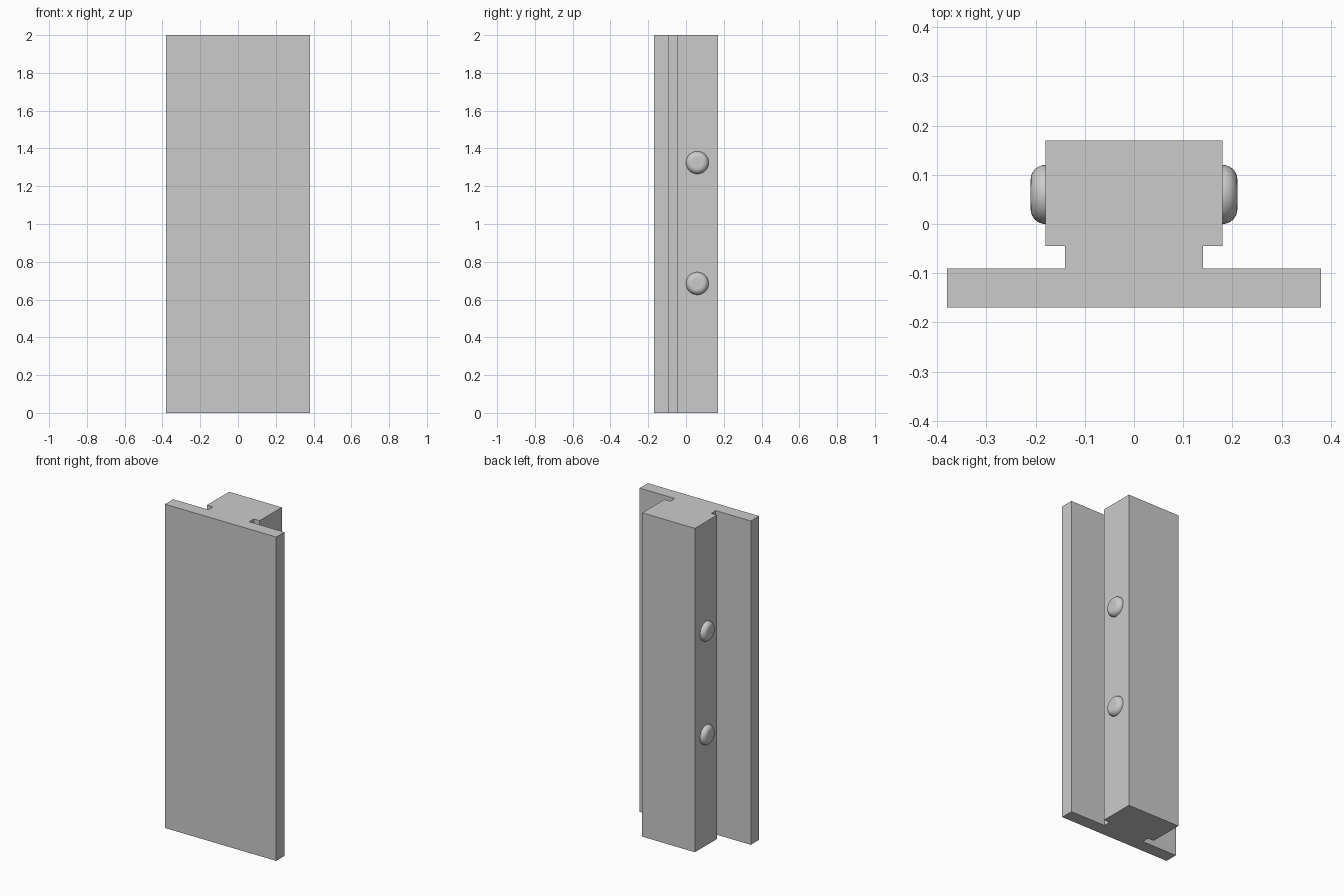
import bpy, bmesh, math
from mathutils import Matrix

if "Cube" in bpy.data.objects:
    bpy.data.objects.remove(bpy.data.objects["Cube"])

grey = bpy.data.materials.new("plain grey")
grey.diffuse_color = (0.6, 0.6, 0.6, 1)
grey.use_nodes = True
grey.node_tree.nodes["Principled BSDF"].inputs["Base Color"].default_value = grey.diffuse_color


def make_object(name, bm):
    bmesh.ops.recalc_face_normals(bm, faces=bm.faces)
    mesh = bpy.data.meshes.new(name)
    bm.to_mesh(mesh)
    bm.free()
    mesh.materials.append(grey)
    obj = bpy.data.objects.new(name, mesh)
    bpy.context.collection.objects.link(obj)
    return obj


# Post: wide front plate, narrow neck and rear block as one extruded profile
half = [(0.38, -0.17), (0.38, -0.09), (0.14, -0.09),
        (0.14, -0.045), (0.18, -0.045), (0.18, 0.17)]
profile = half + [(-x, y) for x, y in reversed(half)]
bm = bmesh.new()
base = bm.faces.new([bm.verts.new((x, y, 0)) for x, y in profile])
top = bmesh.ops.extrude_face_region(bm, geom=[base])["geom"]
bmesh.ops.translate(bm, vec=(0, 0, 2),
                    verts=[v for v in top if isinstance(v, bmesh.types.BMVert)])
make_object("post", bm)


# Rivet: disc with a rounded rim, lathed about the x axis
def rivet(name, side, z):
    bm = bmesh.new()
    steps, seg, radius, round_r = 8, 48, 0.06, 0.03
    rings = [(0.175, radius)]
    for i in range(steps + 1):
        a = math.pi / 2 * i / steps
        rings.append((0.18 + round_r * math.sin(a),
                      radius - round_r + round_r * math.cos(a)))
    loops = [[bm.verts.new((x, r * math.cos(2 * math.pi * k / seg),
                            r * math.sin(2 * math.pi * k / seg)))
              for k in range(seg)] for x, r in rings]
    for a, b in zip(loops, loops[1:]):
        for k in range(seg):
            n = (k + 1) % seg
            bm.faces.new((a[k], a[n], b[n], b[k]))
    bm.faces.new(loops[0])
    bm.faces.new(loops[-1])
    for f in bm.faces:
        f.smooth = len(f.verts) == 4
    bm.transform(Matrix.Translation((0, 0.06, z)) @ Matrix.Diagonal((side, 1, 1, 1)))
    make_object(name, bm)


for side, label in ((1, "right"), (-1, "left")):
    for z, level in ((0.685, "lower"), (1.325, "upper")):
        rivet(f"{label}_{level}_rivet", side, z)
